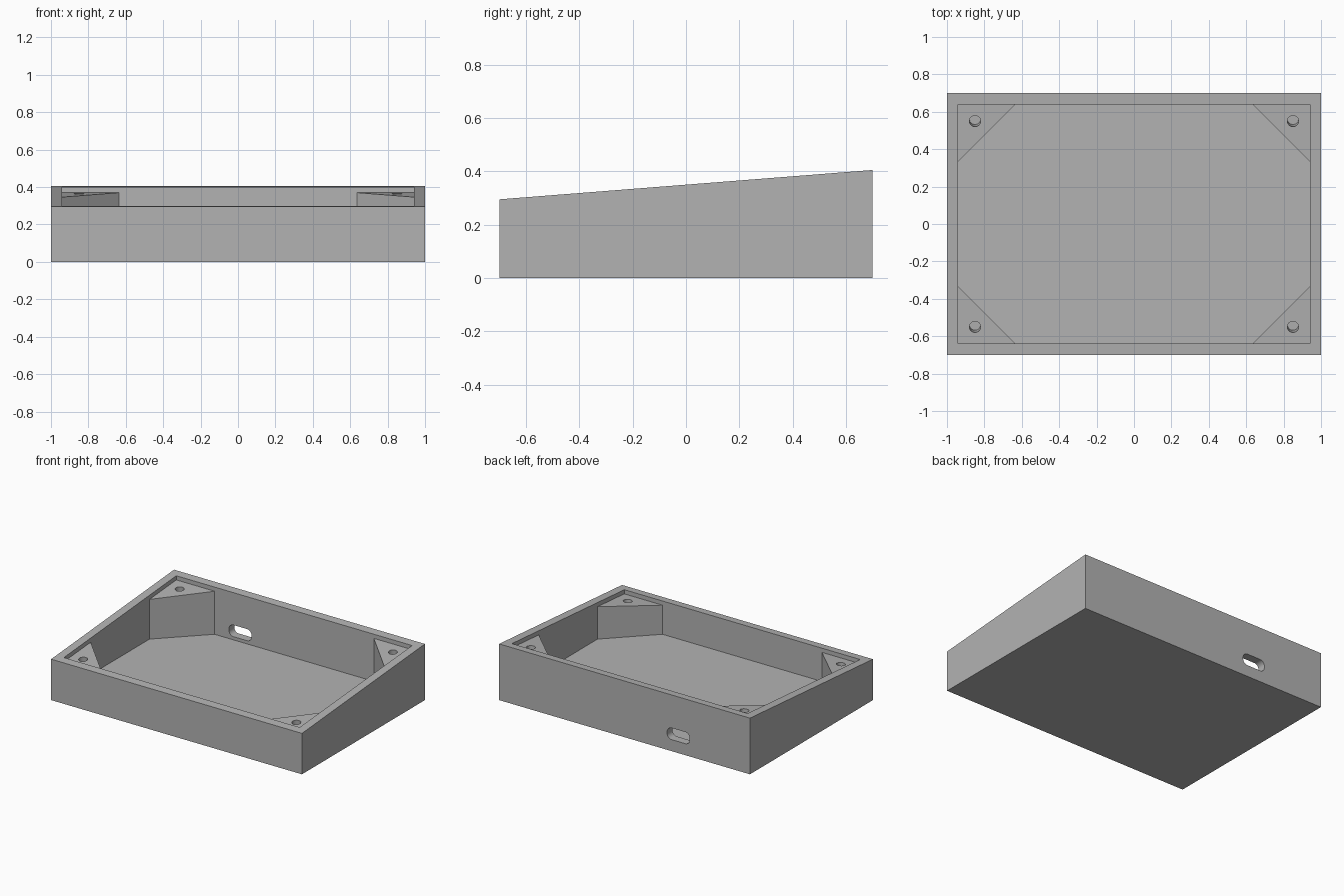
import bpy, bmesh, math
from mathutils import Matrix, Vector

if "Cube" in bpy.data.objects:
    bpy.data.objects.remove(bpy.data.objects["Cube"])

# Main sizes
HALF_X, HALF_Y = 1.0, 0.70
WALL = 0.06
IN_X, IN_Y = HALF_X - WALL, HALF_Y - WALL
RIM_MID, SLOPE = 0.35, 0.11 / 1.4
LEDGE = 0.03          # lid seat depth below the rim
POST_LEG = 0.305
HOLE = Vector((0.85, 0.55))

grey = bpy.data.materials.new("plain grey")
grey.use_nodes = True
grey.diffuse_color = (0.45, 0.45, 0.45, 1)
grey.node_tree.nodes["Principled BSDF"].inputs["Base Color"].default_value = grey.diffuse_color


def rim(y):
    return RIM_MID + SLOPE * y


def prism(name, outline, bottom, top):
    """Upright prism over an xy outline; top is a height rule of y."""
    bm = bmesh.new()
    low = [bm.verts.new((x, y, bottom)) for x, y in outline]
    high = [bm.verts.new((x, y, top(y))) for x, y in outline]
    bm.faces.new(low)
    bm.faces.new(high)
    for i in range(len(low)):
        j = (i + 1) % len(low)
        bm.faces.new((low[i], low[j], high[j], high[i]))
    bmesh.ops.recalc_face_normals(bm, faces=bm.faces)
    mesh = bpy.data.meshes.new(name)
    bm.to_mesh(mesh)
    bm.free()
    mesh.materials.append(grey)
    obj = bpy.data.objects.new(name, mesh)
    bpy.context.collection.objects.link(obj)
    return obj


def rectangle(hx, hy):
    return [(-hx, -hy), (hx, -hy), (hx, hy), (-hx, hy)]


def rounded(hx, hy, r, steps=8):
    """Rounded rectangle outline; a circle when hx = hy = r."""
    points = []
    for q, (sx, sy) in enumerate([(1, 1), (-1, 1), (-1, -1), (1, -1)]):
        for s in range(steps + 1):
            a = math.pi / 2 * (q + s / steps)
            p = (sx * (hx - r) + r * math.cos(a), sy * (hy - r) + r * math.sin(a))
            if not points or math.dist(p, points[-1]) > 1e-5:
                points.append(p)
    if math.dist(points[0], points[-1]) < 1e-5:
        points.pop()
    return points


def cut(obj, cutter):
    cutter.hide_render = True
    bpy.context.view_layer.objects.active = obj
    mod = obj.modifiers.new("cut", 'BOOLEAN')
    mod.operation, mod.solver, mod.object = 'DIFFERENCE', 'EXACT', cutter
    bpy.ops.object.modifier_apply(modifier=mod.name)
    bpy.data.objects.remove(cutter)


def smooth(obj):
    bpy.ops.object.select_all(action='DESELECT')
    obj.select_set(True)
    bpy.context.view_layer.objects.active = obj
    bpy.ops.object.shade_smooth_by_angle(angle=math.radians(30))


# Sloped open case
case = prism("case", rectangle(HALF_X, HALF_Y), 0, rim)
cut(case, prism("cavity", rectangle(IN_X, IN_Y), WALL, lambda y: 1))

# Cable slot through the back wall
slot = prism("slot", rounded(0.09, 0.042, 0.036), -0.1, lambda y: 0.1)
slot.matrix_world = Matrix.Translation((-0.43, HALF_Y - WALL / 2, 0.125)) @ Matrix.Rotation(math.pi / 2, 4, 'X')
bpy.context.view_layer.update()
cut(case, slot)
smooth(case)

# Corner posts with blind screw holes square to the sloped top
for y_name, sy in (("front", -1), ("back", 1)):
    for x_name, sx in (("right", -1), ("left", 1)):
        outline = [(sx * IN_X, sy * IN_Y), (sx * (IN_X - POST_LEG), sy * IN_Y),
                   (sx * IN_X, sy * (IN_Y - POST_LEG))]
        post = prism(f"{y_name}_{x_name}_post", outline, WALL, lambda y: rim(y) - LEDGE)
        hole = prism("hole", rounded(0.03, 0.03, 0.03, 6), -0.15, lambda y: 0.1)
        x, y = sx * HOLE.x, sy * HOLE.y
        hole.matrix_world = (Matrix.Translation((x, y, rim(y) - LEDGE))
                             @ Matrix.Rotation(math.atan(SLOPE), 4, 'X'))
        bpy.context.view_layer.update()
        cut(post, hole)
        smooth(post)
